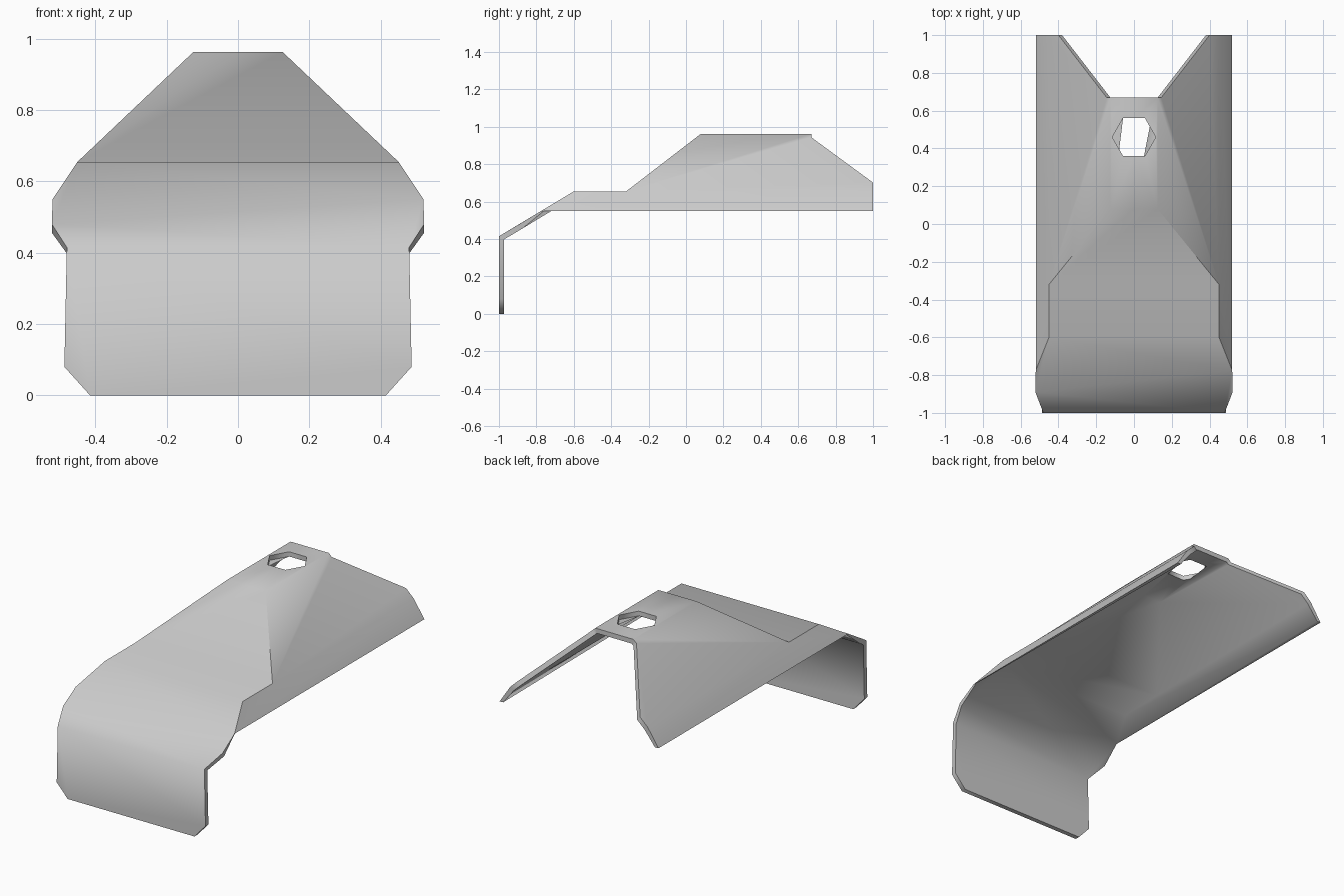
import bpy, bmesh
from mathutils import Vector

if "Cube" in bpy.data.objects:
    bpy.data.objects.remove(bpy.data.objects["Cube"])

THICK = 0.028
bm = bmesh.new()


def add_face(points):
    """Add a face and make it point away from the inside of the bracket."""
    f = bm.faces.new([bm.verts.new(p) for p in points])
    f.normal_update()
    if f.normal.dot(f.calc_center_median() - Vector((0, 0, 0.3))) < 0:
        f.normal_flip()


def mirrored(half):
    """Close an outline given for its right side only."""
    return half + [(-x, y, z) for x, y, z in reversed(half) if x > 0]


def both_sides(points):
    for s in (1, -1):
        add_face([(s * x, y, z) for x, y, z in points])


# Key corners on the right side
Z = 0.963
ridge_front, ridge_back = (0.125, 0.08, Z), (0.125, 0.67, Z)
shoulder, brow, eave_end = (0.45, -0.32, 0.655), (0.45, -0.60, 0.655), (0.45, 1, 0.655)
wing_top, wing_low, fold = (0.52, -0.775, 0.55), (0.522, -0.89, 0.48), (0.48, -1, 0.415)

# Front flap, sloping brow, flat step and rising front panel
add_face(mirrored([(0.415, -1, 0), (0.487, -1, 0.08), fold]))
add_face(mirrored([brow, wing_top, wing_low, fold]))
add_face(mirrored([shoulder, brow]))
add_face(mirrored([(0, 0.08, Z), ridge_front, shoulder]))

# Ridge with hexagonal hole, one half per side
both_sides([(0, 0.08, Z), ridge_front, ridge_back, (0, 0.67, Z), (0, 0.56, Z),
            (0.058, 0.56, Z), (0.115, 0.46, Z), (0.058, 0.36, Z), (0, 0.36, Z)])
# Roof sides with the notched back, and the steeper lower flanges
both_sides([ridge_front, shoulder, eave_end, (0.40, 1, 0.702),
            (0.145, 0.67, 0.944), ridge_back])
both_sides([brow, wing_top, (0.52, 1, 0.55), eave_end, shoulder])

bmesh.ops.remove_doubles(bm, verts=bm.verts[:], dist=1e-4)
bm.normal_update()

# Crisp creases along the front panel and step
for e in bm.edges:
    a, b = (v.co for v in e.verts)
    if all(0.1 < abs(p.x) < 0.46 and -0.61 < p.y < 0.09 for p in (a, b)) and abs(a.y - b.y) > 0.1:
        e.smooth = False

# Sheet thickness: inner skin plus rim strips
outer = bm.faces[:]
rim = [(e, e.link_loops[0].vert, e.link_loops[0].link_loop_next.vert)
       for e in bm.edges if e.is_boundary]
inner = {}
for v in bm.verts[:]:
    p = v.co - v.normal * THICK * v.calc_shell_factor()
    if p.y > -0.8:
        p.z = max(p.z, 0.55)
    inner[v] = p
inner = {v: bm.verts.new(p) for v, p in inner.items()}
for f in outer:
    bm.faces.new([inner[v] for v in reversed(f.verts)])
for e, a, b in rim:
    bm.faces.new([b, a, inner[a], inner[b]])
    e.smooth = False
bm.normal_update()

mesh = bpy.data.meshes.new("folded_bracket")
bm.to_mesh(mesh)
bm.free()
bracket = bpy.data.objects.new("folded_bracket", mesh)
bpy.context.collection.objects.link(bracket)
bpy.context.view_layer.objects.active = bracket
bracket.select_set(True)
bpy.ops.object.shade_smooth_by_angle(angle=1.06)
